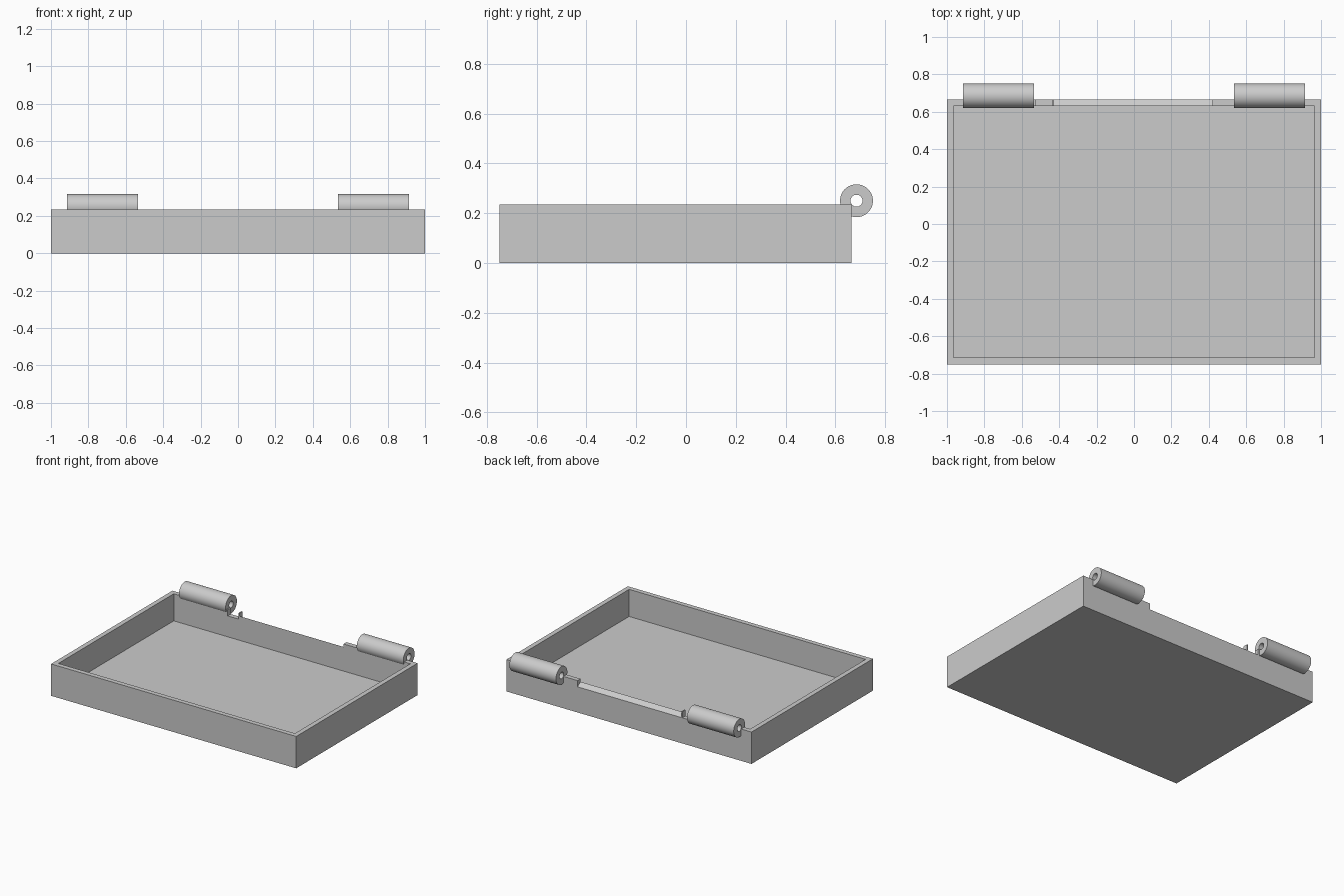
import bpy
import bmesh
import math

if "Cube" in bpy.data.objects:
    bpy.data.objects.remove(bpy.data.objects["Cube"], do_unlink=True)

# One plain grey for every part
grey = bpy.data.materials.new("plain_grey")
grey.use_nodes = True
colour = (0.6, 0.6, 0.6, 1)
grey.diffuse_color = colour
grey.node_tree.nodes["Principled BSDF"].inputs["Base Color"].default_value = colour

FRONT, BACK, TOP = -0.75, 0.665, 0.235
WALL, FLOOR = 0.035, 0.035
DROP = 0.046


def make_object(name, bm):
    bmesh.ops.recalc_face_normals(bm, faces=bm.faces)
    mesh = bpy.data.meshes.new(name)
    bm.to_mesh(mesh)
    bm.free()
    mesh.materials.append(grey)
    obj = bpy.data.objects.new(name, mesh)
    bpy.context.collection.objects.link(obj)
    return obj


def prism(name, x0, x1, profile):
    """Extrude a (y, z) outline along x."""
    bm = bmesh.new()
    face = bm.faces.new([bm.verts.new((x0, y, z)) for y, z in profile])
    new = bmesh.ops.extrude_face_region(bm, geom=[face])["geom"]
    moved = [v for v in new if isinstance(v, bmesh.types.BMVert)]
    bmesh.ops.translate(bm, verts=moved, vec=(x1 - x0, 0, 0))
    return make_object(name, bm)


def box(name, x0, x1, y0, y1, z0, z1):
    return prism(name, x0, x1, [(y0, z0), (y1, z0), (y1, z1), (y0, z1)])


def cut(target, cutter):
    cutter.hide_render = True
    mod = target.modifiers.new("cut", 'BOOLEAN')
    mod.operation = 'DIFFERENCE'
    mod.solver = 'EXACT'
    mod.object = cutter
    bpy.context.view_layer.objects.active = target
    bpy.ops.object.modifier_apply(modifier=mod.name)
    bpy.data.objects.remove(cutter, do_unlink=True)


# Open tray
tray = box("tray", -1, 1, FRONT, BACK, 0, TOP)
cut(tray, box("cavity_cutter", -1 + WALL, 1 - WALL,
              FRONT + WALL, BACK - WALL, FLOOR, TOP + 0.1))

# Long sloped recess in the back rim, leaving a thin upright tab beside it
inner, outer = BACK - WALL - 0.02, BACK + 0.02
slope = (DROP - 0.022) / WALL
cut(tray, prism("recess_cutter", -0.428, 0.42, [
    (inner, TOP - 0.022 + 0.02 * slope), (outer, TOP - DROP - 0.02 * slope),
    (outer, TOP + 0.1), (inner, TOP + 0.1)]))

# Short flat notch between the tab and the right hinge
cut(tray, box("notch_cutter", -0.525, -0.436, inner, outer, TOP - DROP, TOP + 0.1))


# Hollow hinge barrels
def barrel(name, x0, x1, y=0.685, z=0.25, radius=0.066, bore=0.024, sides=64):
    bm = bmesh.new()
    rings = []
    for x, r in ((x0, radius), (x1, radius), (x1, bore), (x0, bore)):
        rings.append([bm.verts.new((x, y + r * math.cos(a), z + r * math.sin(a)))
                      for a in (math.tau * i / sides for i in range(sides))])
    for k, ring in enumerate(rings):
        after = rings[(k + 1) % len(rings)]
        for i in range(sides):
            j = (i + 1) % sides
            bm.faces.new((ring[i], ring[j], after[j], after[i]))
    obj = make_object(name, bm)
    bpy.ops.object.select_all(action='DESELECT')
    obj.select_set(True)
    bpy.context.view_layer.objects.active = obj
    bpy.ops.object.shade_smooth_by_angle(angle=math.radians(30))
    return obj


barrel("left_hinge_barrel", 0.535, 0.915)
barrel("right_hinge_barrel", -0.915, -0.535)
